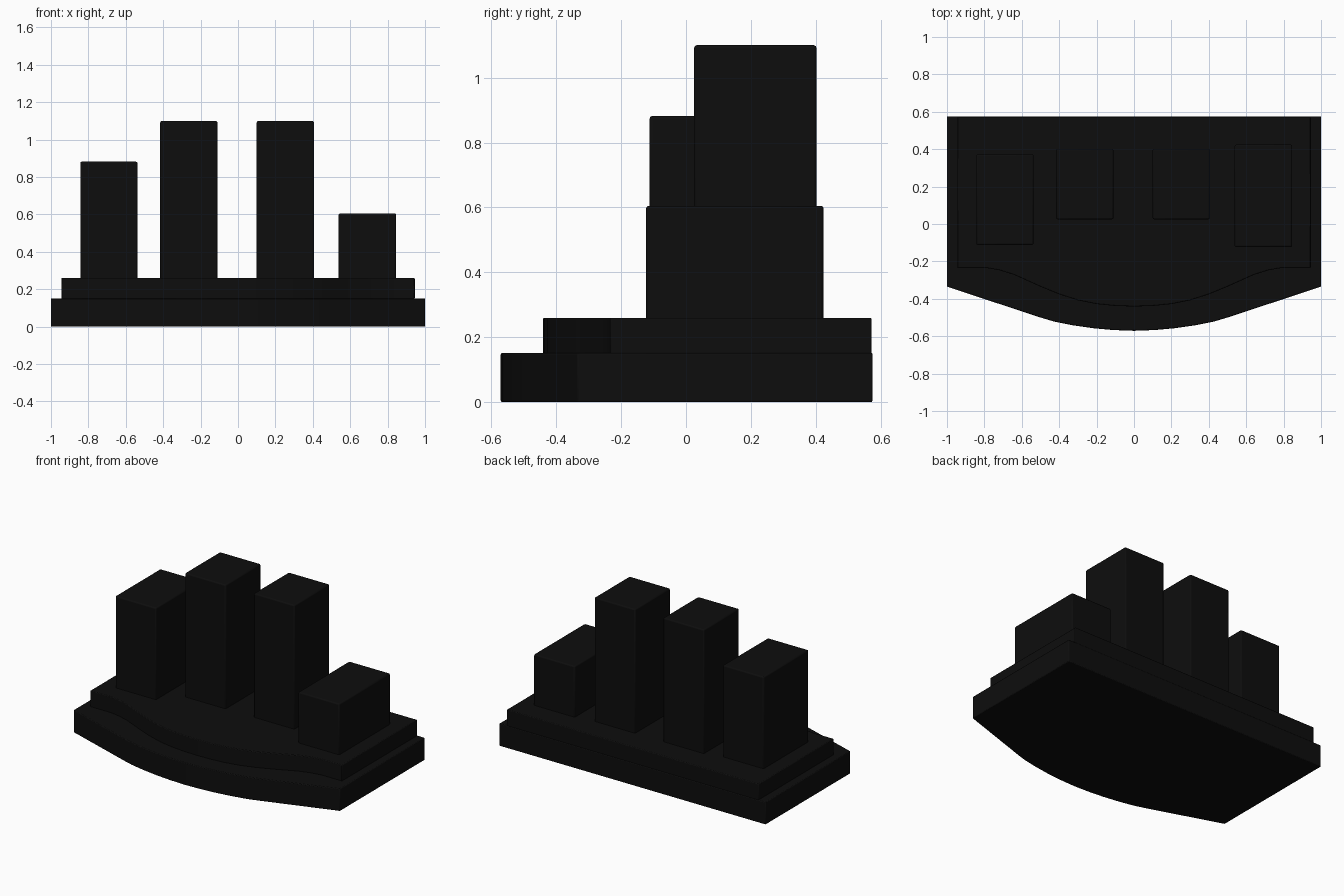
import bpy, bmesh, math

if "Cube" in bpy.data.objects:
    bpy.data.objects.remove(bpy.data.objects["Cube"])

black = bpy.data.materials.new("matte black")
black.diffuse_color = (0.004, 0.004, 0.004, 1)
black.use_nodes = True
black.node_tree.nodes["Principled BSDF"].inputs["Base Color"].default_value = black.diffuse_color


def finish(name, bm, bevel):
    bmesh.ops.recalc_face_normals(bm, faces=bm.faces)
    mesh = bpy.data.meshes.new(name)
    bm.to_mesh(mesh)
    bm.free()
    mesh.materials.append(black)
    ob = bpy.data.objects.new(name, mesh)
    bpy.context.collection.objects.link(ob)
    # softened edges
    mod = ob.modifiers.new("soft_edges", 'BEVEL')
    mod.width = bevel
    mod.segments = 2
    mod.limit_method = 'ANGLE'
    mod.angle_limit = math.radians(35)
    bpy.ops.object.select_all(action='DESELECT')
    ob.select_set(True)
    bpy.context.view_layer.objects.active = ob
    bpy.ops.object.shade_smooth_by_angle(angle=math.radians(30))
    return ob


def slab(name, front_half, back, z0, z1, bevel):
    """Extrude a plan whose bowed front is mirrored about x = 0."""
    front = front_half + [(-x, y) for x, y in reversed(front_half[:-1])]
    x = front[-1][0]
    plan = front + [(x, back), (-x, back)]
    bm = bmesh.new()
    face = bm.faces.new([bm.verts.new((px, py, z0)) for px, py in plan])
    res = bmesh.ops.extrude_face_region(bm, geom=[face])
    top = [v for v in res["geom"] if isinstance(v, bmesh.types.BMVert)]
    bmesh.ops.translate(bm, verts=top, vec=(0, 0, z1 - z0))
    if face.is_valid is False or len(bm.faces) < len(plan) + 2:
        bm.faces.new([v for v in bm.verts if v.co.z < z0 + 1e-5])
    finish(name, bm, bevel)


def tower(name, x0, x1, y0, y1, z1):
    bm = bmesh.new()
    bmesh.ops.create_cube(bm, size=1)
    z0 = 0.25
    for v in bm.verts:
        v.co = ((x0 + x1) / 2 + v.co.x * (x1 - x0),
                (y0 + y1) / 2 + v.co.y * (y1 - y0),
                (z0 + z1) / 2 + v.co.z * (z1 - z0))
    finish(name, bm, 0.008)


# Stepped base with a bowed front
slab("lower_base",
     [(-1, -0.335), (-0.5, -0.50), (-0.43, -0.521), (-0.33, -0.541),
      (-0.22, -0.557), (-0.11, -0.567), (0, -0.571)],
     0.575, 0, 0.152, 0.005)
slab("upper_base",
     [(-0.945, -0.235), (-0.79, -0.235), (-0.72, -0.247), (-0.64, -0.272),
      (-0.5, -0.335), (-0.4, -0.376), (-0.3, -0.408), (-0.2, -0.428),
      (-0.1, -0.438), (0, -0.441)],
     0.572, 0.148, 0.26, 0.005)

# Four upright blocks
tower("left_block", -0.843, -0.537, -0.112, 0.372, 0.882)
tower("tall_left_block", -0.416, -0.11, 0.025, 0.402, 1.10)
tower("tall_right_block", 0.10, 0.406, 0.025, 0.402, 1.10)
tower("right_block", 0.538, 0.846, -0.123, 0.424, 0.605)
